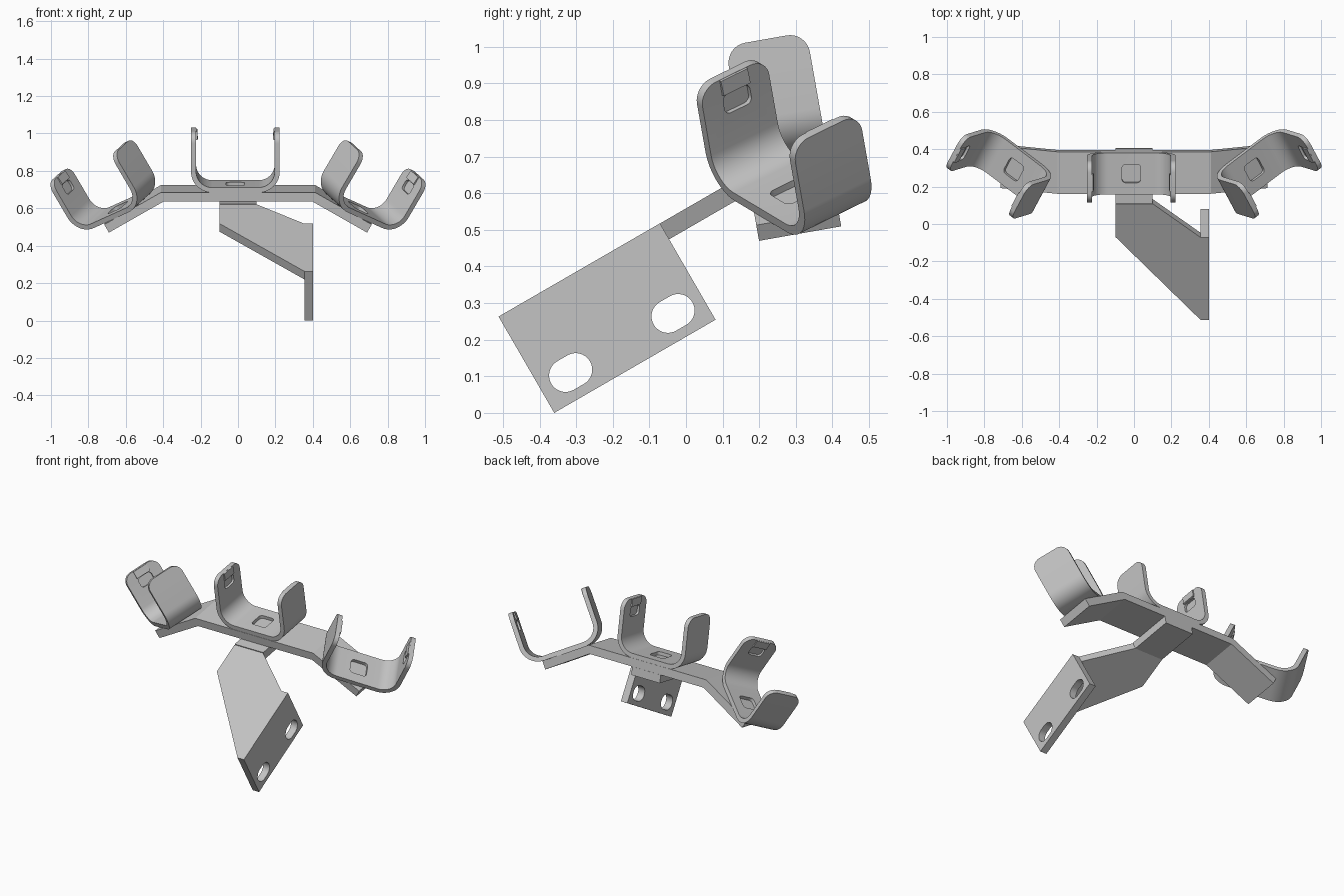
import bpy, bmesh, math
from mathutils import Matrix, Vector

if "Cube" in bpy.data.objects:
    bpy.data.objects.remove(bpy.data.objects["Cube"])

grey = bpy.data.materials.new("grey")
grey.diffuse_color = (0.55, 0.55, 0.55, 1)
grey.use_nodes = True
grey.node_tree.nodes["Principled BSDF"].inputs["Base Color"].default_value = grey.diffuse_color


def frame(origin, u, v, w):
    """Matrix that maps local axes to the directions u, v, w."""
    m = Matrix.Identity(4)
    for i, axis in enumerate((u, v, w, origin)):
        for j in range(3):
            m[j][i] = axis[j]
    return m


def finish(name, bm):
    bmesh.ops.recalc_face_normals(bm, faces=bm.faces)
    mesh = bpy.data.meshes.new(name)
    bm.to_mesh(mesh)
    bm.free()
    mesh.materials.append(grey)
    ob = bpy.data.objects.new(name, mesh)
    bpy.context.collection.objects.link(ob)
    return ob


def prism(name, outline, depth, m):
    """Flat outline extruded along the third axis of m."""
    bm = bmesh.new()
    rings = [[bm.verts.new(m @ Vector((u, v, d))) for u, v in outline] for d in (0, depth)]
    for ring in rings:
        bm.faces.new(ring)
    n = len(outline)
    for i in range(n):
        j = (i + 1) % n
        bm.faces.new((rings[0][i], rings[0][j], rings[1][j], rings[1][i]))
    return finish(name, bm)


def rounded(cx, cy, w, h, r, steps=6):
    pts = []
    for q, (sx, sy) in enumerate(((1, 1), (-1, 1), (-1, -1), (1, -1))):
        for k in range(steps + 1):
            a = math.radians(90 * (q + k / steps))
            pts.append((cx + sx * (w / 2 - r) + r * math.cos(a),
                        cy + sy * (h / 2 - r) + r * math.sin(a)))
    return pts


def activate(ob):
    bpy.ops.object.select_all(action='DESELECT')
    ob.select_set(True)
    bpy.context.view_layer.objects.active = ob


def cut(ob, cutters):
    activate(ob)
    for c in cutters:
        mod = ob.modifiers.new("cut", 'BOOLEAN')
        mod.operation = 'DIFFERENCE'
        mod.solver = 'EXACT'
        mod.object = c
        bpy.ops.object.modifier_apply(modifier=mod.name)
        bpy.data.objects.remove(c)


def smooth(ob):
    activate(ob)
    bpy.ops.object.shade_smooth_by_angle(angle=math.radians(30))


X, Y, Z = (1, 0, 0), (0, 1, 0), (0, 0, 1)
S, C = 0.5, math.cos(math.radians(30))
base = Matrix.Translation((0, 0.274, 0.704)) @ Matrix.Rotation(math.radians(10), 4, 'X')

# Bent cross bar with drooping ends
half = [(0.413, 0), (0.715, -0.174), (0.69, -0.2175), (0.40, -0.05)]
bar = half + [(-x, z) for x, z in reversed(half)]
prism("cross_bar", bar, 0.228, base @ frame((0, -0.114, 0), X, Z, Y))

# U-shaped cradles
HALF, THICK, HEIGHT, RAD = 0.237, 0.027, 0.322, 0.112
HW, CORNER = 0.1125, 0.055


def cradle(name, m):
    rows = []  # outer point, inner point, half width
    for k in range(9):
        t = math.radians(90 * k / 8)
        h = HEIGHT - CORNER * (1 - math.cos(t))
        rows.append(((-HALF, h), (-HALF + THICK, h), HW - CORNER + CORNER * math.sin(t)))
    for k in range(13):
        t = math.radians(90 * k / 12)
        d = (-math.cos(t), -math.sin(t))
        cx, ch = -HALF + RAD, RAD
        rows.append(((cx + RAD * d[0], ch + RAD * d[1]),
                     (cx + (RAD - THICK) * d[0], ch + (RAD - THICK) * d[1]), HW))
    rows += [((-o[0], o[1]), (-i[0], i[1]), w) for o, i, w in reversed(rows)]
    bm = bmesh.new()
    loops = []
    for o, i, w in rows:
        loops.append([bm.verts.new(m @ Vector((p[0], y, p[1])))
                      for p, y in ((o, -w), (o, w), (i, w), (i, -w))])
    for a, b in zip(loops, loops[1:]):
        for k in range(4):
            j = (k + 1) % 4
            bm.faces.new((a[k], a[j], b[j], b[k]))
    bm.faces.new(loops[0])
    bm.faces.new(loops[-1])
    ob = finish(name, bm)

    # Floor pocket and a small window in each side wall
    cutters = [prism("cutter", rounded(0, 0, 0.1, 0.1, 0.02), 0.06,
                     m @ frame((0, 0, 0.007), X, Y, Z))]
    for s in (-1, 1):
        cutters.append(prism("cutter", rounded(0, 0.24, 0.09, 0.06, 0.018), 0.044,
                             m @ frame((s * 0.18, 0, 0), Y, Z, (s, 0, 0))))
    cut(ob, cutters)
    smooth(ob)

    # Snap lips above the windows
    inner = HALF - THICK
    for s, side in ((-1, "left"), (1, "right")):
        lip = [(s * (inner + 0.005), HEIGHT), (s * (inner - 0.006), HEIGHT - 0.002),
               (s * (inner - 0.009), 0.275), (s * (inner + 0.005), 0.272)]
        prism(f"{name}_{side}_lip", lip, 0.09, m @ frame((0, -0.045, 0), X, Z, Y))


cradle("middle_cradle", base @ Matrix.Translation((-0.014, 0, 0)))
for s, side in ((-1, "left"), (1, "right")):
    a = math.radians(30 * s)
    cradle(f"{side}_cradle", base @ Matrix.Translation((s * 0.63, 0, -0.125))
           @ Matrix.Rotation(a, 4, 'Y') @ Matrix.Rotation(a, 4, 'Z'))

# Mounting tab under the bar
tab = [(0.396, 0.675), (0.11, 0.624), (0.127, 0.576), (0.405, 0.626)]
prism("mounting_tab", tab, 0.2, frame((-0.1, 0, 0), Y, Z, X))

# Sloping web from the tab to the flange
web = [(-0.10, 0.716), (-0.10, 0.512), (0.355, 0), (0.40, 0),
       (0.40, 0.509), (0.355, 0.509), (0.10, 0.716)]
prism("sloping_web", web, 0.05, frame((0, -0.512, 0.263), X, (0, C, S), (0, S, -C)))

# Side flange with two slotted holes
plane = frame((0.355, -0.36, 0), (0, C, S), (0, -S, C), X)
flange = prism("slotted_flange", [(0, 0), (0.509, 0), (0.509, 0.304), (0, 0.304)], 0.045, plane)
cut(flange, [prism("cutter", rounded(e, 0.073, 0.122, 0.09, 0.0449, 10), 0.2,
                   plane @ Matrix.Translation((0, 0, -0.1))) for e in (0.094, 0.417)])
smooth(flange)
